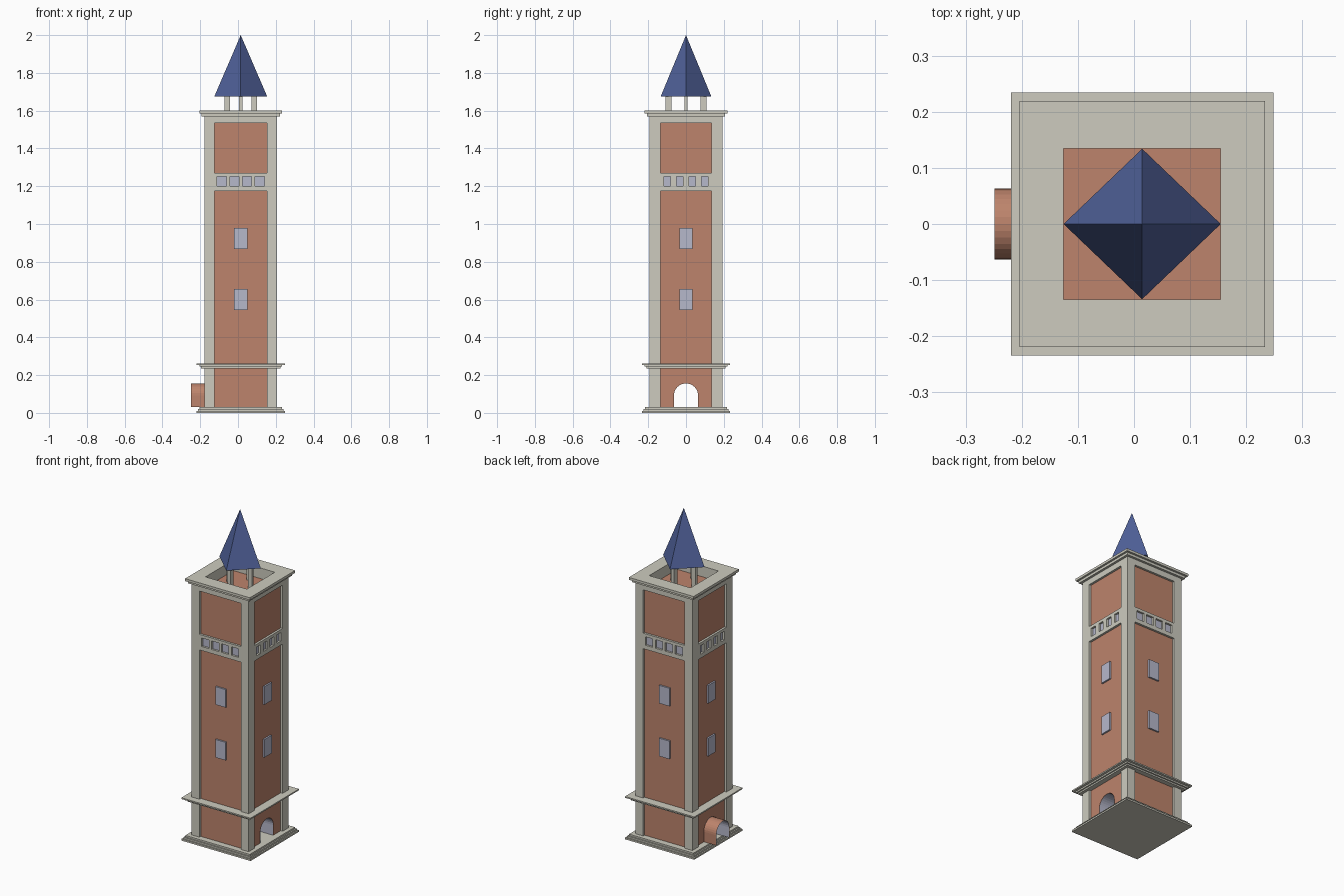
import bpy, bmesh, math
from mathutils import Matrix

if "Cube" in bpy.data.objects:
    bpy.data.objects.remove(bpy.data.objects["Cube"])

CX = 0.0145            # tower axis
H, CORE = 0.193, 0.18  # half widths of stone frame and recessed brick
AX, AY = 0.14, 0.135   # half widths of brick panels (front/back, sides)


def material(name, color):
    m = bpy.data.materials.new(name)
    m.diffuse_color = (*color, 1)
    m.use_nodes = True
    m.node_tree.nodes["Principled BSDF"].inputs["Base Color"].default_value = m.diffuse_color
    return m


STONE = material("stone", (0.61, 0.60, 0.52))
BRICK = material("brick", (0.51, 0.23, 0.15))
GLASS = material("glass", (0.47, 0.48, 0.60))
SLATE = material("slate", (0.08, 0.12, 0.32))


def finish(name, bm, mat):
    bmesh.ops.recalc_face_normals(bm, faces=bm.faces)
    me = bpy.data.meshes.new(name)
    bm.to_mesh(me)
    bm.free()
    me.materials.append(mat)
    ob = bpy.data.objects.new(name, me)
    ob.location.x = CX
    bpy.context.collection.objects.link(ob)
    return ob


def boxes(name, items, mat):
    """One object from boxes given as (x0, x1, y0, y1, z0, z1)."""
    bm = bmesh.new()
    for x0, x1, y0, y1, z0, z1 in items:
        m = Matrix.Translation(((x0 + x1) / 2, (y0 + y1) / 2, (z0 + z1) / 2))
        m = m @ Matrix.Diagonal((x1 - x0, y1 - y0, z1 - z0, 1))
        bmesh.ops.create_cube(bm, size=1, matrix=m)
    return finish(name, bm, mat)


def slab(h, z0, z1):
    return (-h, h, -h, h, z0, z1)


def ring(h, z0, z1):
    out = []
    for s in (-1, 1):
        ya, yb = sorted((s * AY, s * h))
        xa, xb = sorted((s * AX, s * h))
        out += [(-h, h, ya, yb, z0, z1), (xa, xb, -AY, AY, z0, z1)]
    return out


def on_sides(u0, u1, d0, d1, z0, z1, faces):
    """Boxes at depth d0..d1 on the chosen pair of faces ('y' or 'x')."""
    out = []
    for s in (-1, 1):
        a, b = sorted((s * d0, s * d1))
        out.append((u0, u1, a, b, z0, z1) if faces == 'y' else (a, b, u0, u1, z0, z1))
    return out


def arch(r, top):
    n, spring = 16, top - r
    pts = [(r * math.cos(math.pi * i / n), spring + r * math.sin(math.pi * i / n))
           for i in range(n + 1)]
    return [(r, 0.03)] + pts + [(-r, 0.03)]


def extrude_x(name, profile, x0, x1, mat, closed):
    bm = bmesh.new()
    a = [bm.verts.new((x0, y, z)) for y, z in profile]
    b = [bm.verts.new((x1, y, z)) for y, z in profile]
    n = len(profile)
    for i in range(n if closed else n - 1):
        j = (i + 1) % n
        bm.faces.new((a[i], a[j], b[j], b[i]))
    if closed:
        bm.faces.new(a)
        bm.faces.new(b)
    return finish(name, bm, mat)


# Brick core with a tunnel through it, and the projecting arched porch
extrude_x("brick_core", [(CORE, 1.535), (CORE, 0.03)] + arch(0.064, 0.156)
          + [(-CORE, 0.03), (-CORE, 1.535)], -CORE, CORE, BRICK, True)
porch_x = -0.2485 - CX
extrude_x("porch_arch", arch(0.0635, 0.1555), porch_x, -CORE, BRICK, False)
extrude_x("tunnel_lining", arch(0.062, 0.154), porch_x, CORE, GLASS, False)

# Stepped base, middle moulding and open top cornice
boxes("base_steps", [slab(0.234, 0, 0.01), slab(0.226, 0.01, 0.02),
                     slab(0.218, 0.02, 0.03)], STONE)
boxes("middle_moulding", [slab(0.21, 0.236, 0.245), slab(0.219, 0.245, 0.254),
                          slab(0.234, 0.254, 0.262)], STONE)
boxes("top_cornice", ring(H, 1.535, 1.57) + ring(0.207, 1.57, 1.585)
      + ring(0.219, 1.585, 1.6), STONE)

# Corner posts
posts = []
for sx in (-1, 1):
    for sy in (-1, 1):
        posts.append((*sorted((sx * AX, sx * H)), *sorted((sy * AY, sy * H)), 0.03, 1.535))
boxes("corner_posts", posts, STONE)

# Window band with four small recessed windows per side, plus tall windows
band, panes, windows = [], [], []
for faces, half, w, pitch in (('y', AX, 0.049, 0.067), ('x', AY, 0.036, 0.066)):
    for z0, z1 in ((1.175, 1.2), (1.252, 1.27)):
        band += on_sides(-half, half, CORE - 0.01, H, z0, z1, faces)
    edges = [-half]
    for i in range(4):
        c = (i - 1.5) * pitch
        edges += [c - w / 2, c + w / 2]
        panes += on_sides(c - w / 2, c + w / 2, CORE - 0.01, CORE + 0.001, 1.2, 1.252, faces)
    edges.append(half)
    for u0, u1 in zip(edges[::2], edges[1::2]):
        band += on_sides(u0, u1, CORE - 0.01, H, 1.2, 1.252, faces)
    for z in (0.6, 0.923):
        windows += on_sides(-0.035, 0.035, CORE - 0.01, CORE + 0.01, z - 0.055, z + 0.055, faces)
boxes("window_band", band, STONE)
boxes("band_panes", panes, GLASS)
boxes("tall_windows", windows, GLASS)

# Belfry columns
cols = []
for s in (-1, 1):
    cols.append((s * 0.072 - 0.014, s * 0.072 + 0.014, -0.008, 0.008, 1.535, 1.69))
    cols.append((-0.01, 0.01, s * 0.093 - 0.015, s * 0.093 + 0.015, 1.535, 1.69))
boxes("belfry_columns", cols, STONE)

# Four-sided spire with its corners on the axes
bm = bmesh.new()
base = [bm.verts.new(p) for p in ((0.14, 0, 1.675), (0, 0.134, 1.675),
                                  (-0.14, 0, 1.675), (0, -0.134, 1.675))]
apex = bm.verts.new((0, 0, 2))
bm.faces.new(base)
for i in range(4):
    bm.faces.new((base[i], base[(i + 1) % 4], apex))
finish("spire", bm, SLATE)
